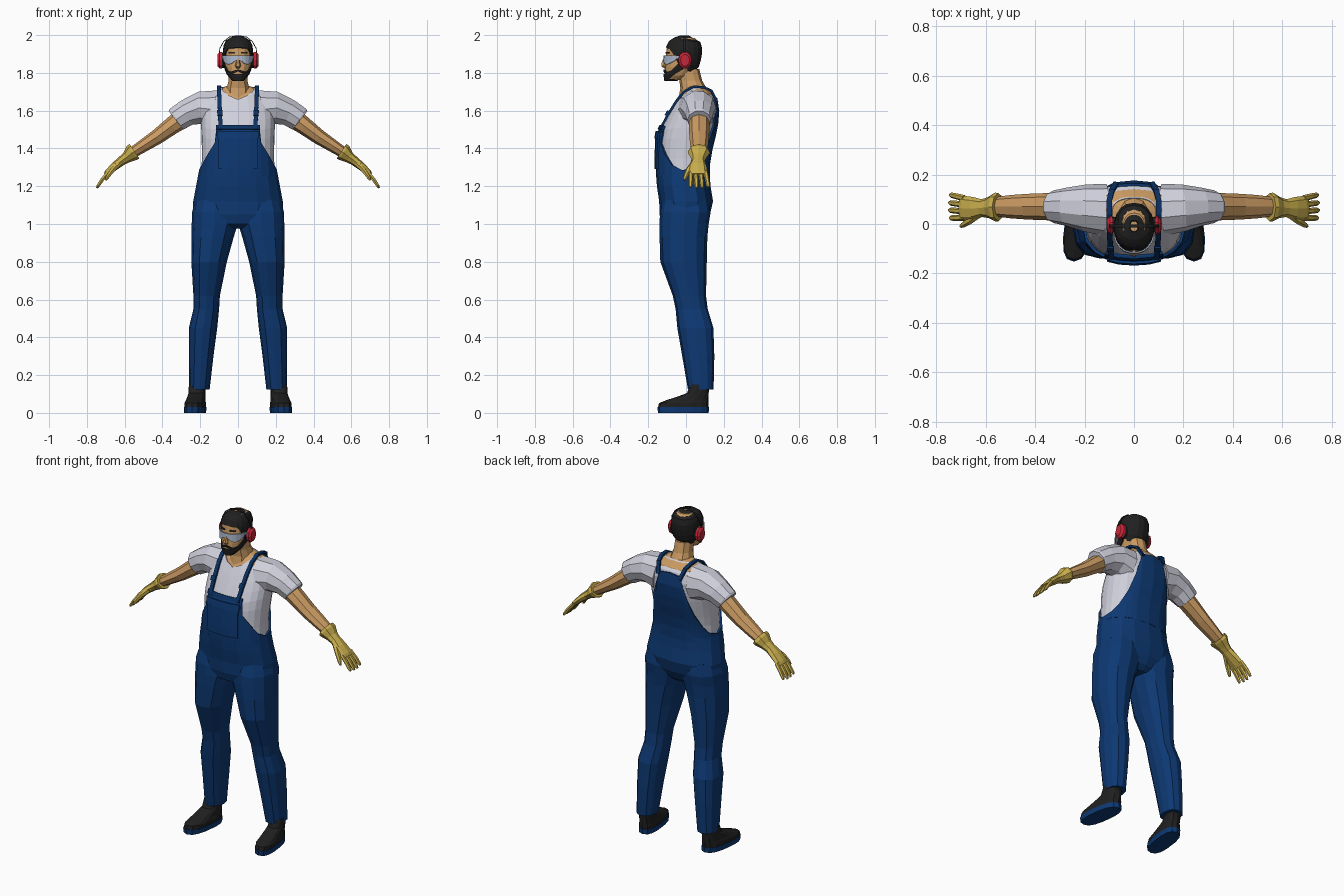
import bpy, bmesh, math
from mathutils import Vector


def mat(name, *c):
    m = bpy.data.materials.new(name)
    m.diffuse_color = (*c, 1)
    return m


BLUE = mat("overall blue", .004, .04, .17)
NAVY = mat("strap navy", .003, .03, .12)
WHITE = mat("shirt white", .63, .63, .72)
SKIN = mat("skin", .60, .33, .125)
YELLOW = mat("glove yellow", .58, .42, .075)
BLACK = mat("hair and boot black", .014, .014, .014)
RED = mat("ear muff red", .60, .02, .04)
LENS = mat("lens grey blue", .40, .47, .60)


def grid(name, rings, m, wrap=True, cap=True, mirror=False, thick=0, recalc=True):
    """Skin a list of point rings into one flat-shaded object."""
    bm = bmesh.new()
    vs = [[bm.verts.new(p) for p in r] for r in rings]
    n = len(rings[0])
    for a, b in zip(vs, vs[1:]):
        for i in range(n if wrap else n - 1):
            k = (i + 1) % n
            bm.faces.new((a[i], a[k], b[k], b[i]))
    if cap:
        bm.faces.new(vs[0][::-1])
        bm.faces.new(vs[-1])
    if recalc:
        bmesh.ops.recalc_face_normals(bm, faces=bm.faces)
    me = bpy.data.meshes.new(name)
    bm.to_mesh(me)
    bm.free()
    me.materials.append(m)
    ob = bpy.data.objects.new(name, me)
    bpy.context.collection.objects.link(ob)
    if thick:
        s = ob.modifiers.new("thickness", 'SOLIDIFY')
        s.thickness, s.offset = thick, -1
    if mirror:
        ob.modifiers.new("mirror", 'MIRROR')
    return ob


def lerp(table, t):
    """Piecewise linear lookup in rows (key, values...)."""
    if t <= table[0][0]:
        return table[0][1:]
    for a, b in zip(table, table[1:]):
        if t <= b[0]:
            f = (t - a[0]) / (b[0] - a[0])
            return tuple(x + (y - x) * f for x, y in zip(a[1:], b[1:]))
    return table[-1][1:]


def oval(z, deg, rx, yf, yb, cx=0, off=0, p=2.3):
    s, c = math.sin(math.radians(deg)), math.cos(math.radians(deg))
    f = lambda v: math.copysign(abs(v) ** (2 / p), v)
    return Vector((cx + (rx + off) * f(s), (yf + yb) / 2 - ((yb - yf) / 2 + off) * f(c), z))


def loft(name, rows, m, n=12, off=0, mirror=False, p=2.3):
    """Stacked ovals from rows (z, half width, front y, back y[, centre x])."""
    return grid(name, [[oval(r[0], 360 * i / n, *r[1:], off=off, p=p) for i in range(n)]
                       for r in rows], m, mirror=mirror)


def shell(name, prof, degs, lo, hi, steps, off, thick, m, one_side=False, mirror=False):
    """Cloth panel hugging a profile between two height curves given by angle."""
    if not one_side:
        degs = [-d for d in reversed(degs) if 0 < d < 180] + degs
    full = degs[-1] == 180
    rings = []
    for j in range(steps + 1):
        ring = []
        for d in degs:
            a, b = lerp(lo, abs(d))[0], lerp(hi, abs(d))[0]
            z = a + (b - a) * j / steps
            ring.append(oval(z, d, *lerp(prof, z), off=off))
        rings.append(ring)
    return grid(name, rings, m, full, False, mirror, thick, False)


def tube(name, pts, m, n=8, side=(0, 1, 0), mirror=True, turn=0):
    """Oval tube along points (x, y, z, radius along side, other radius)."""
    P = [Vector(p[:3]) for p in pts]
    rings = []
    for i, p in enumerate(pts):
        t = (P[min(i + 1, len(P) - 1)] - P[max(i - 1, 0)]).normalized()
        s = Vector(side)
        s = (s - t * s.dot(t)).normalized()
        u = t.cross(s)
        rings.append([P[i] + s * p[3] * math.cos(a) + u * p[4] * math.sin(a)
                      for a in (2 * math.pi * (k + turn) / n for k in range(n))])
    return grid(name, rings, m, mirror=mirror)


# Torso profile: z, half width, front y, back y
TORSO = [(1.2, .21, -.142, .118), (1.28, .195, -.148, .112), (1.36, .19, -.148, .12),
         (1.48, .194, -.143, .15), (1.55, .196, -.11, .162), (1.62, .188, -.075, .165),
         (1.69, .15, -.035, .148), (1.72, .10, -.01, .122), (1.73, .07, 0, .10)]
ROUND = [0, 15, 30, 45, 60, 75, 90, 105, 120, 135, 150, 165, 180]

# Shirt with V neck, and skin under it
shell("shirt", TORSO, ROUND, [(0, 1.24)],
      [(0, 1.66), (30, 1.70), (60, 1.722), (180, 1.728)], 9, 0, .006, WHITE)
loft("upper_chest", [r for r in TORSO if r[0] > 1.5], SKIN, 16, -.008)
loft("neck", [(1.66, .062, -.04, .10), (1.72, .062, -.03, .108), (1.76, .052, -.035, .085),
              (1.82, .05, -.05, .07)], SKIN, 10)
tube("sleeve", [(.12, .058, 1.605, .105, .108), (.20, .065, 1.615, .095, .09),
                (.27, .07, 1.59, .078, .074), (.325, .07, 1.555, .066, .069),
                (.330, .07, 1.551, .062, .062)], WHITE, 10)

# Overalls: pelvis, legs, bib with back panel
loft("overall_hips", [(.975, .07, -.07, .06), (1.0, .15, -.115, .09), (1.05, .225, -.128, .115),
                      (1.12, .225, -.13, .131)] + TORSO[:1] + [(1.265, .198, -.147, .113)],
     BLUE, 16, .012)
loft("overall_leg", [(1.13, .11, -.12, .12, .115), (1.06, .121, -.138, .13, .123),
                     (1.0, .122, -.14, .12, .123), (.93, .112, -.14, .113, .135),
                     (.8, .094, -.136, .11, .153), (.62, .07, -.07, .106, .166),
                     (.55, .068, -.055, .115, .168), (.45, .075, -.046, .145, .185),
                     (.3, .065, -.02, .15, .195), (.125, .055, .01, .146, .205)],
     BLUE, 12, mirror=True)
BIB = [(0, 1.52), (30, 1.52), (34, 1.43), (50, 1.37), (70, 1.31), (90, 1.285), (110, 1.30),
       (125, 1.34), (140, 1.42), (150, 1.52), (160, 1.66), (180, 1.67)]
shell("overall_bib_and_back", TORSO, [0, 15, 30, 34, 50, 70, 90, 110, 125, 140, 150, 160, 180],
      [(0, 1.255)], BIB, 6, .012, .012, BLUE)
shell("bib_hem", TORSO, [0, 15, 30], [(0, 1.503)], [(0, 1.525)], 1, .018, .01, NAVY)
shell("bib_pocket", TORSO, [0, 14, 26], [(0, 1.29)], [(0, 1.46)], 3, .019, .009, BLUE)
shell("bib_pocket_flap", TORSO, [0, 14, 27], [(0, 1.453)], [(0, 1.492)], 1, .024, .01, BLUE)

# Shoulder straps and buckles
tube("strap", [(x, y, z, .015, .009) for x, y, z in
               [(.092, -.138, 1.50), (.095, -.095, 1.58), (.098, -.055, 1.645),
                (.1, -.01, 1.70), (.1, .04, 1.727), (.1, .095, 1.724), (.09, .135, 1.705),
                (.072, .165, 1.645)]], NAVY, 4, (1, 0, 0), turn=.5)
tube("strap_buckle", [(.095, -.108, 1.575, .02, .008), (.096, -.094, 1.6, .02, .008)],
     NAVY, 4, (1, 0, 0), turn=.5)

# Arms and gloves
tube("arm", [(.28, .07, 1.57, .055, .055), (.35, .07, 1.52, .055, .047),
             (.43, .07, 1.46, .052, .040), (.50, .07, 1.415, .047, .034),
             (.57, .07, 1.37, .038, .028)], SKIN, 8)
tube("glove", [(.548, .068, 1.385, .057, .046), (.56, .068, 1.377, .059, .046),
               (.59, .066, 1.352, .042, .03), (.615, .064, 1.335, .036, .025),
               (.65, .062, 1.308, .047, .022), (.69, .064, 1.272, .05, .017),
               (.70, .064, 1.26, .046, .013)], YELLOW, 8)
for i, (y0, y1, r) in enumerate([(.104, .118, .93), (.078, .086, 1), (.051, .056, 1), (.026, .024, .95)]):
    at = lambda f: (.685 + .063 * f * r, y0 + (y1 - y0) * f, 1.275 - .085 * f * r * (.75 + .25 * f))
    tube(f"finger_{i + 1}", [(*at(0), .013, .012), (*at(.55), .012, .011), (*at(.9), .011, .009),
                             (*at(1), .006, .005)], YELLOW, 6)
tube("thumb", [(.63, .04, 1.32, .018, .016), (.665, .012, 1.285, .015, .014),
               (.69, -.003, 1.25, .012, .011), (.70, -.01, 1.232, .006, .006)], YELLOW, 6)

# Shoes: black upper on a blue sole, toes turned outward
for name, rows, m in [
        ("shoe_sole", [(0, .054, -.148, .12), (.03, .056, -.152, .122)], BLUE),
        ("shoe_upper", [(.03, .053, -.148, .119), (.052, .053, -.143, .12), (.067, .048, -.105, .12),
                        (.088, .045, -.04, .12), (.105, .043, .005, .12), (.15, .043, .025, .125)], BLACK)]:
    shoe = loft(name, [(*r, .218) for r in rows], m, 14, mirror=True, p=2.6)
    for v in shoe.data.vertices:
        v.co.x -= (v.co.y - .06) * .12

# Head profile: z, half width, front y, back y
HEAD = [(1.762, .032, -.108, -.03), (1.785, .052, -.112, .02), (1.83, .068, -.11, .06),
        (1.88, .073, -.107, .076), (1.93, .074, -.102, .079), (1.965, .065, -.086, .068),
        (1.985, .043, -.062, .045), (1.997, .012, -.025, .008)]
loft("head", HEAD[:-1], SKIN, 14)
shell("hair", HEAD, [0, 20, 40, 60, 80, 100, 120, 140, 160, 180],
      [(0, 1.935), (40, 1.93), (60, 1.90), (80, 1.85), (100, 1.85), (120, 1.81), (180, 1.80)],
      [(0, 1.997)], 6, .007, .008, BLACK)
shell("beard", HEAD, [0, 20, 40, 60, 80, 98], [(0, 1.757), (60, 1.762), (98, 1.82)],
      [(0, 1.795), (20, 1.793), (40, 1.805), (60, 1.812), (80, 1.85), (98, 1.875)],
      3, .007, .01, BLACK)
loft("beard_underside", [(1.756, .028, -.105, -.05), (1.768, .04, -.115, -.03)], BLACK, 12)
shell("moustache", HEAD, [0, 15, 30], [(0, 1.808), (30, 1.795)], [(0, 1.818), (30, 1.807)],
      1, .008, .01, BLACK)
shell("eyebrow", HEAD, [10, 24, 38], [(0, 1.903)], [(0, 1.911)], 1, .005, .006, BLACK, True, True)
tube("nose", [(0, -.106, 1.888, .007, .008), (0, -.117, 1.855, .011, .013),
              (0, -.118, 1.838, .016, .015), (0, -.11, 1.826, .009, .006)], SKIN, 6, (1, 0, 0), False)

# Safety glasses
shell("safety_glasses", HEAD, [0, 12, 25, 40, 58, 72],
      [(0, 1.868), (12, 1.86), (25, 1.847), (40, 1.845), (58, 1.855), (72, 1.868)],
      [(0, 1.892), (72, 1.893)], 1, .012, .006, LENS)
shell("glasses_temple", HEAD, [70, 80, 92], [(0, 1.877)], [(0, 1.89)], 1, .012, .004,
      LENS, True, True)

# Ear defenders
tube("ear_cushion", [(.068, -.005, 1.867, .033, .042), (.09, -.005, 1.867, .034, .043)], BLACK, 10)
tube("ear_muff", [(.086, -.005, 1.867, .037, .046), (.098, -.005, 1.867, .036, .045),
                  (.109, -.005, 1.867, .024, .032)], RED, 10)
tube("headband", [(x, -.008, z, .009, .003) for x, z in
                  [(-.1, 1.89), (-.096, 1.93), (-.076, 1.966), (-.045, 1.99), (0, 1.997),
                   (.045, 1.99), (.076, 1.966), (.096, 1.93), (.1, 1.89)]],
     BLACK, 4, mirror=False, turn=.5)
